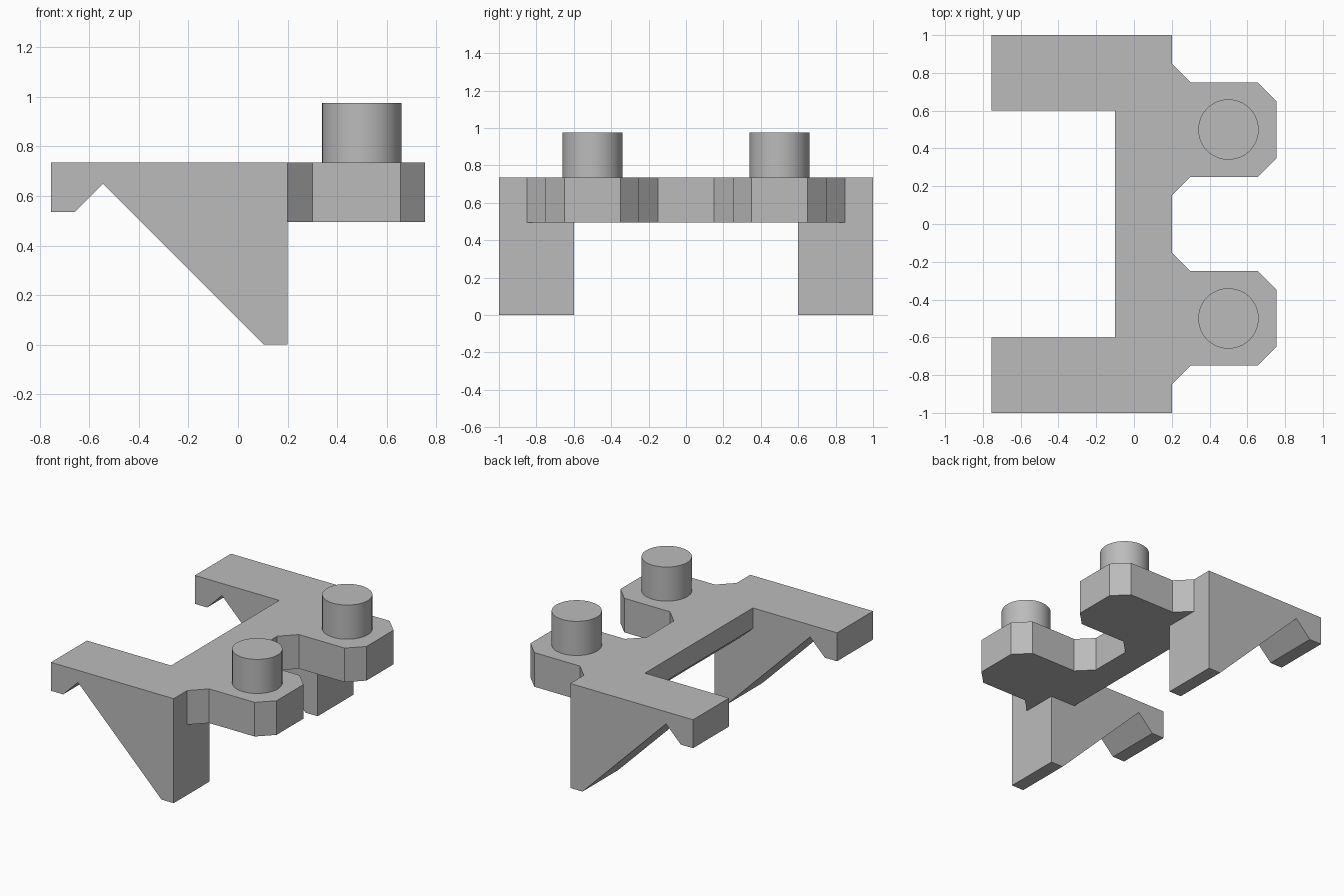
import bpy, bmesh
from mathutils import Vector

cube = bpy.data.objects.get("Cube")
if cube:
    bpy.data.objects.remove(cube, do_unlink=True)

TOP, UNDER = 0.735, 0.495

grey = bpy.data.materials.new("plain grey")
grey.use_nodes = True
grey.diffuse_color = (0.5, 0.5, 0.5, 1)
grey.node_tree.nodes["Principled BSDF"].inputs["Base Color"].default_value = (0.5, 0.5, 0.5, 1)


def prism(name, points, sweep):
    """Solid made by sweeping a flat outline along a vector."""
    bm = bmesh.new()
    face = bm.faces.new([bm.verts.new(p) for p in points])
    swept = bmesh.ops.extrude_face_region(bm, geom=[face])["geom"]
    verts = [v for v in swept if isinstance(v, bmesh.types.BMVert)]
    bmesh.ops.translate(bm, verts=verts, vec=Vector(sweep))
    bmesh.ops.recalc_face_normals(bm, faces=bm.faces)
    mesh = bpy.data.meshes.new(name)
    bm.to_mesh(mesh)
    bm.free()
    mesh.materials.append(grey)
    obj = bpy.data.objects.new(name, mesh)
    bpy.context.collection.objects.link(obj)
    return obj


# Cross beam with a chamfered lower inner edge, its ends buried in the arms
beam = [(-0.1, TOP), (0.2, TOP), (0.2, UNDER), (0.005, UNDER), (-0.1, 0.59)]
frame = prism("bracket_frame", [(x, -0.7, z) for x, z in beam], (0, 1.4, 0))

# Hooked triangular arm, and tab with cut corners
arm = [(-0.755, TOP), (0.2, TOP), (0.2, 0), (0.105, 0),
       (-0.545, 0.65), (-0.66, 0.535), (-0.755, 0.535)]
half_tab = [(0.1, 0.35), (0.2, 0.35), (0.3, 0.25), (0.655, 0.25), (0.755, 0.15)]
tab = half_tab + [(x, -y) for x, y in reversed(half_tab)]

parts = []
for side, label in ((1, "back"), (-1, "front")):
    parts.append(prism(label + "_arm", [(x, side * 0.6, z) for x, z in arm],
                       (0, side * 0.4, 0)))
    parts.append(prism(label + "_tab", [(x, y + side * 0.5, UNDER) for x, y in tab],
                       (0, 0, TOP - UNDER)))

# Join arms and tabs to the beam as one solid
for part in parts:
    bpy.context.view_layer.objects.active = frame
    union = frame.modifiers.new("join", "BOOLEAN")
    union.operation = "UNION"
    union.solver = "EXACT"
    union.object = part
    bpy.ops.object.modifier_apply(modifier=union.name)
    bpy.data.objects.remove(part, do_unlink=True)

# Round pegs standing on the tabs
for side, label in ((1, "back"), (-1, "front")):
    bpy.ops.mesh.primitive_cylinder_add(vertices=48, radius=0.16, depth=0.24,
                                        location=(0.5, side * 0.5, TOP + 0.12))
    peg = bpy.context.object
    peg.name = label + "_peg"
    peg.data.materials.append(grey)
    bpy.ops.object.shade_smooth_by_angle()
